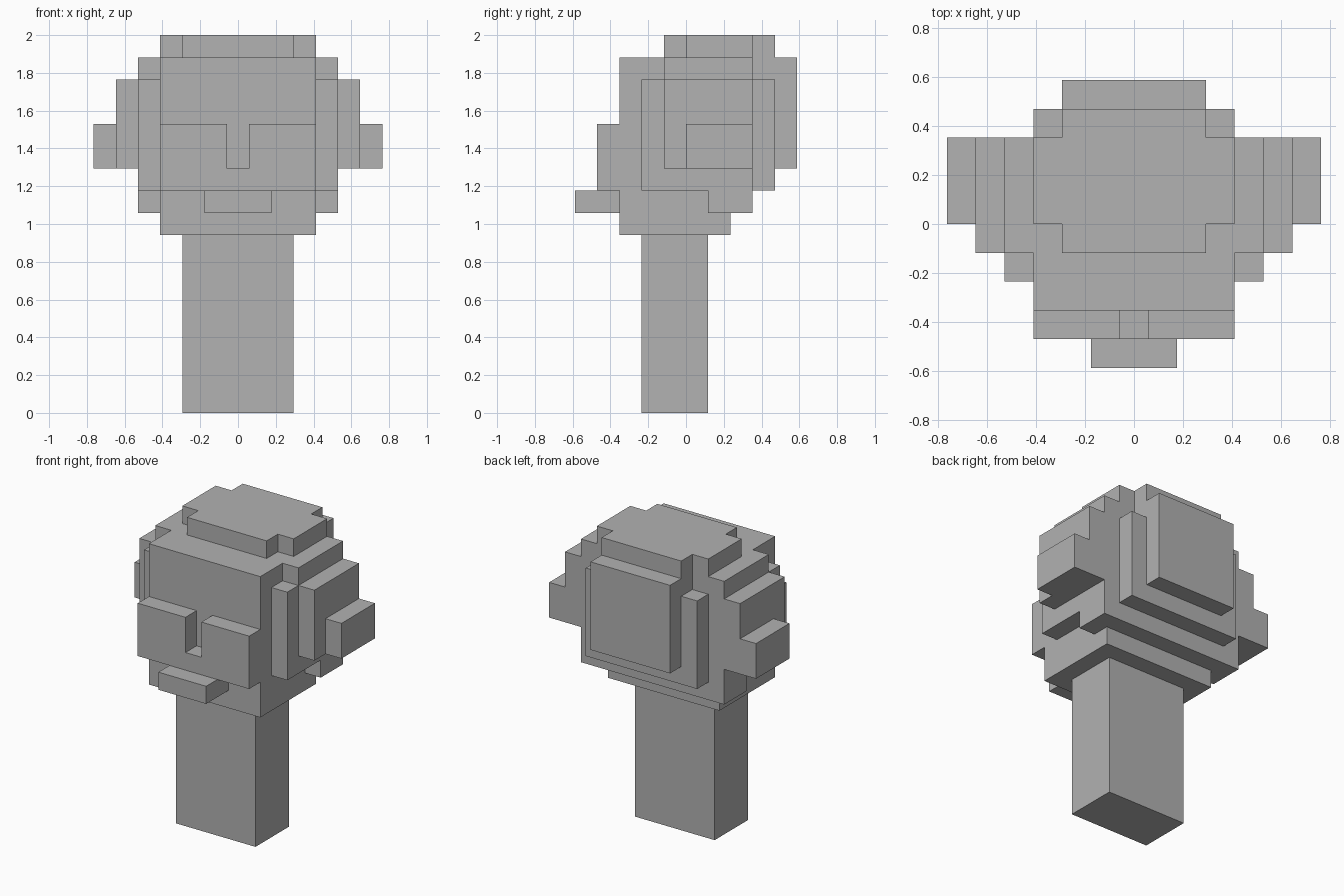
import bpy
import bmesh
from mathutils import Matrix, Vector

UNIT = 2 / 17  # edge of one building block

cube = bpy.data.objects.get("Cube")
if cube:
    bpy.data.objects.remove(cube, do_unlink=True)

grey = bpy.data.materials.new("plain_grey")
grey.use_nodes = True
colour = (0.445, 0.445, 0.445, 1)
grey.diffuse_color = colour
grey.node_tree.nodes["Principled BSDF"].inputs["Base Color"].default_value = colour


def add_part(name, *boxes):
    """One flat-shaded object from boxes given as x, y and z ranges in blocks."""
    bm = bmesh.new()
    for ranges in boxes:
        low, high = (Vector(c) for c in zip(*ranges))
        matrix = Matrix.Translation((low + high) / 2) @ Matrix.Diagonal(high - low).to_4x4()
        bmesh.ops.create_cube(bm, size=1, matrix=matrix)
    bmesh.ops.scale(bm, vec=(UNIT,) * 3, verts=bm.verts)
    mesh = bpy.data.meshes.new(name)
    bm.to_mesh(mesh)
    bm.free()
    mesh.materials.append(grey)
    obj = bpy.data.objects.new(name, mesh)
    bpy.context.collection.objects.link(obj)


def across(half):
    return (-half, half)


def add_pair(name, *boxes):
    """The same part on the left (+x) and mirrored on the right."""
    add_part("left_" + name, *boxes)
    add_part("right_" + name, *[((-x[1], -x[0]), y, z) for x, y, z in boxes])


# Neck and jaw
add_part("neck", (across(2.5), (-2, 1), (0, 8)))
add_part("jaw", (across(3.5), (-3, 2), (8, 9)), (across(3.5), (-3, 3), (9, 10)))

# Main head block and stepped crown
add_part("head", (across(3.5), (-3, 3), (10, 16)))
add_part("crown", (across(2.5), (-1, 4), (16, 17)), (across(3.5), (0, 3), (16, 17)))

# Back of the head
add_part("head_back", (across(3.5), (3, 4), (10, 15)), (across(2.5), (3, 4), (15, 16)))
add_part("back_panel", (across(2.5), (4, 5), (11, 16)))

# Face band with a central notch, and the lip below it
add_part("face_band", (across(3.5), (-4, -3), (10, 11)),
         ((-3.5, -0.5), (-4, -3), (11, 13)), ((0.5, 3.5), (-4, -3), (11, 13)))
add_part("lip", (across(1.5), (-5, -3), (9, 10)))

# Stepped sides and ears
add_pair("temple", ((3.5, 4.5), (-2, 3), (10, 15)), ((3.5, 4.5), (-1, 3), (15, 16)))
add_pair("jaw_corner", ((3.5, 4.5), (1, 3), (9, 10)))
add_pair("side_panel", ((4.5, 5.5), (-1, 3), (11, 15)))
add_pair("ear", ((5.5, 6.5), (0, 3), (11, 13)))
